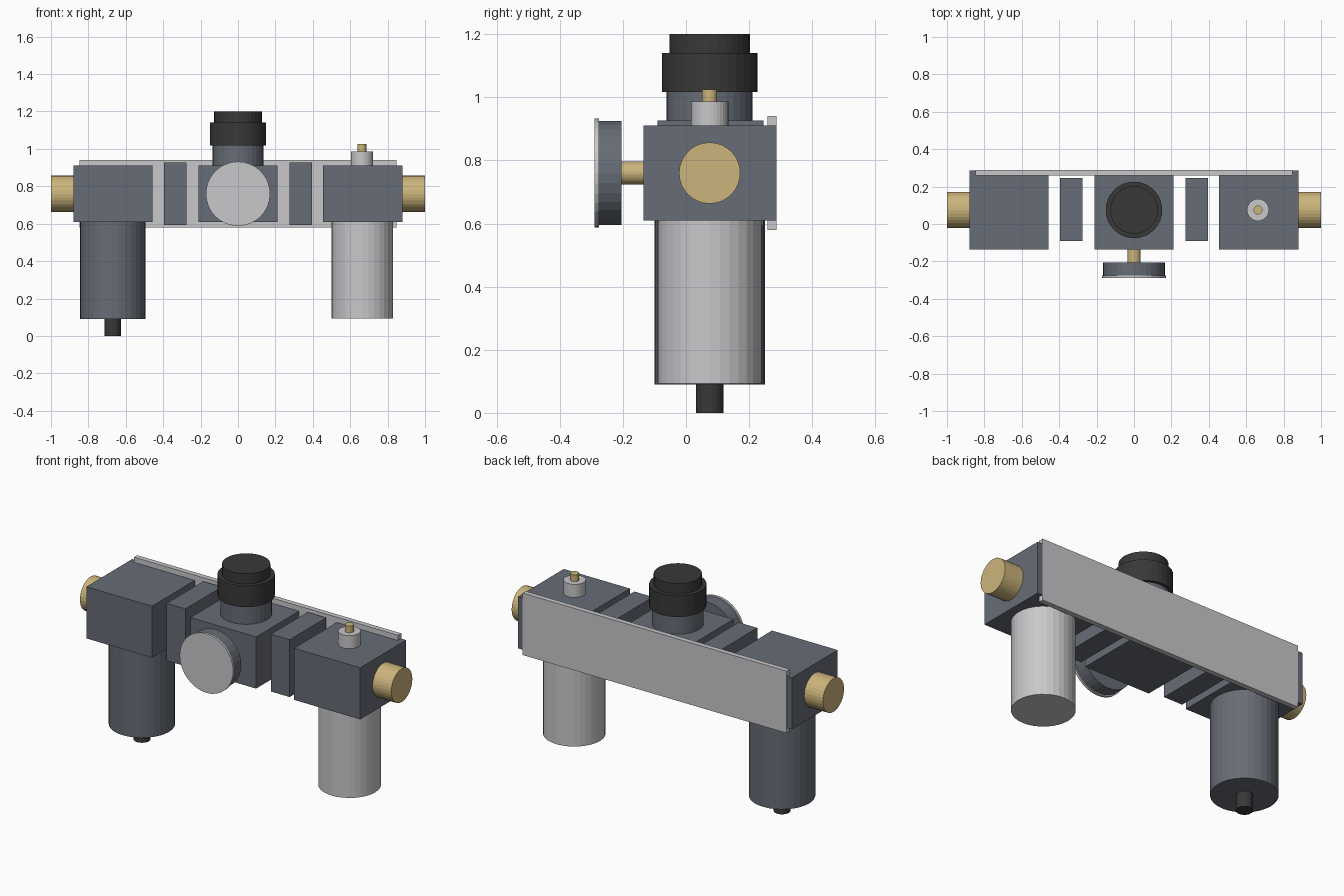
import bpy
from mathutils import Vector

if "Cube" in bpy.data.objects:
    bpy.data.objects.remove(bpy.data.objects["Cube"])


def material(name, rgb):
    m = bpy.data.materials.new(name)
    m.diffuse_color = (*rgb, 1)
    m.use_nodes = True
    m.node_tree.nodes["Principled BSDF"].inputs["Base Color"].default_value = m.diffuse_color
    return m


SLATE = material("slate_grey", (0.135, 0.150, 0.180))
BLACK = material("black", (0.040, 0.040, 0.040))
SILVER = material("light_grey", (0.58, 0.58, 0.60))
BRASS = material("brass", (0.60, 0.46, 0.20))

AXIS_Y = 0.075   # depth of the shared centre line
PORT_Z = 0.76    # height of the ports and gauge


def box(name, mat, x, y, z):
    """Box from (min, max) pairs."""
    lo, hi = Vector((x[0], y[0], z[0])), Vector((x[1], y[1], z[1]))
    bpy.ops.mesh.primitive_cube_add(size=1, location=(lo + hi) / 2)
    ob = bpy.context.object
    ob.name = name
    ob.scale = hi - lo
    ob.data.materials.append(mat)
    return ob


def cylinder(name, mat, start, end, radius, sides=32):
    """Faceted cylinder between two points."""
    a, b = Vector(start), Vector(end)
    bpy.ops.mesh.primitive_cylinder_add(vertices=sides, radius=radius,
                                        depth=(b - a).length, location=(a + b) / 2)
    ob = bpy.context.object
    ob.name = name
    ob.rotation_euler = (b - a).to_track_quat('Z', 'Y').to_euler()
    ob.data.materials.append(mat)
    return ob


def upright(name, mat, x, z0, z1, radius):
    return cylinder(name, mat, (x, AXIS_Y, z0), (x, AXIS_Y, z1), radius)


# Three valve bodies
for name, x in (("filter_body", (-0.88, -0.458)), ("regulator_body", (-0.211, 0.211)),
                ("lubricator_body", (0.455, 0.88))):
    box(name, SLATE, x, (-0.135, 0.286), (0.61, 0.91))

# Spacers and end ports, one per side
for side, s in (("left", -1), ("right", 1)):
    box(side + "_spacer", SLATE, sorted((s * 0.275, s * 0.395)), (-0.09, 0.245), (0.593, 0.926))
    cylinder(side + "_port", BRASS, (s * 0.87, AXIS_Y, PORT_Z), (s, AXIS_Y, PORT_Z), 0.097)

# Mounting plate along the back
box("back_plate", SILVER, (-0.848, 0.848), (0.258, 0.2875), (0.58, 0.94))

# Filter bowl with drain
upright("filter_bowl", SLATE, -0.67, 0.09, 0.615, 0.175)
upright("drain", BLACK, -0.67, 0.0, 0.10, 0.044)

# Lubricator bowl with filler cap
upright("lubricator_bowl", SILVER, 0.665, 0.093, 0.615, 0.165)
upright("filler_cap", SILVER, 0.663, 0.905, 0.986, 0.059)
upright("filler_pin", BRASS, 0.663, 0.98, 1.025, 0.024)

# Regulator neck and adjusting knob
upright("regulator_neck", SLATE, 0, 0.90, 1.02, 0.136)
upright("knob", BLACK, 0, 1.017, 1.14, 0.151)
upright("knob_top", BLACK, 0, 1.135, 1.20, 0.127)

# Pressure gauge on the front
for name, mat, y0, y1, r in (("gauge_stem", BRASS, -0.13, -0.21, 0.036),
                             ("gauge_case", SLATE, -0.205, -0.278, 0.165),
                             ("gauge_face", SILVER, -0.276, -0.29, 0.172)):
    cylinder(name, mat, (0, y0, PORT_Z), (0, y1, PORT_Z), r)
